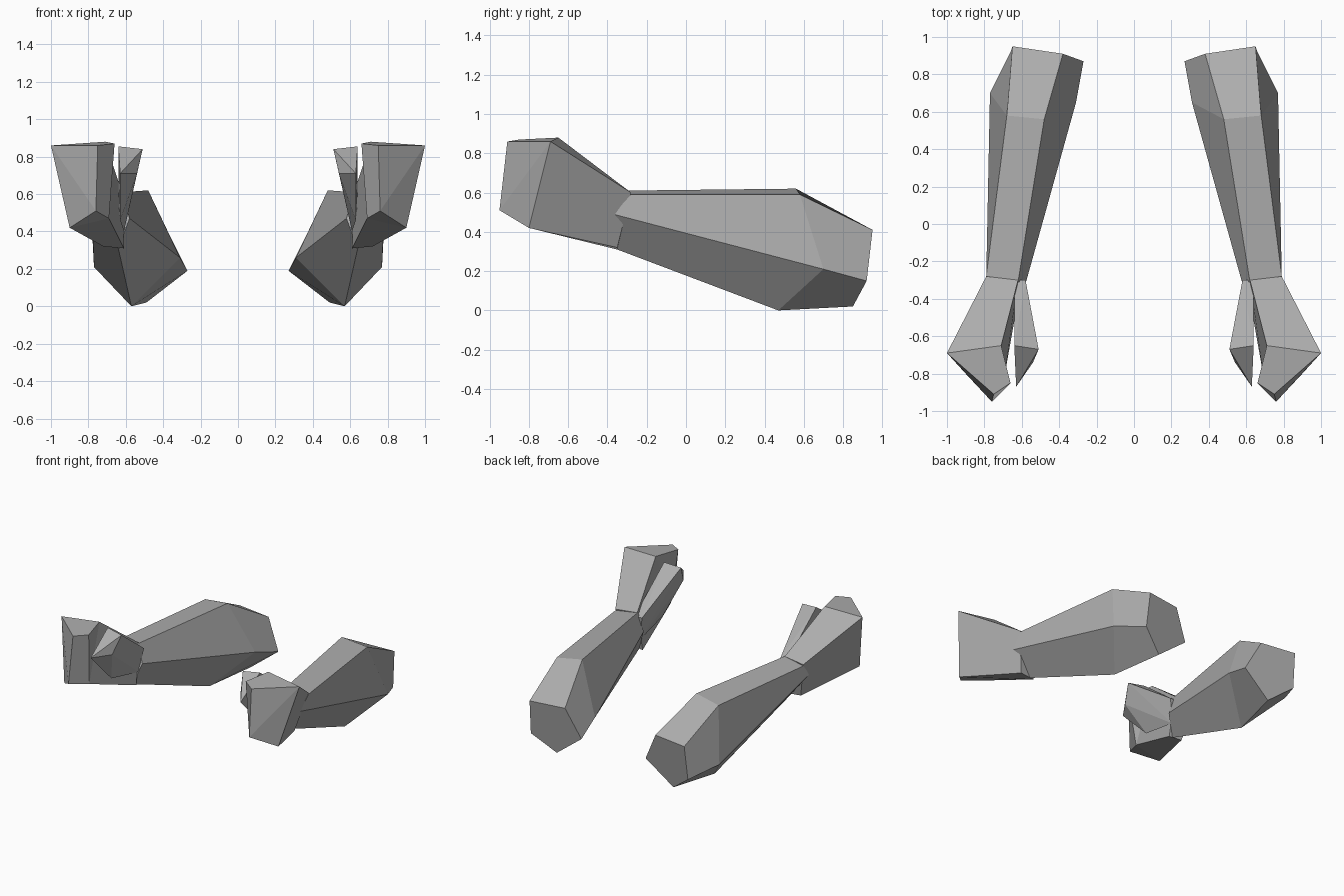
import bpy, bmesh

cube = bpy.data.objects.get("Cube")
if cube:
    bpy.data.objects.remove(cube, do_unlink=True)

grey = bpy.data.materials.new("matte_grey")
grey.use_nodes = True
colour = (0.42, 0.42, 0.42, 1)
grey.diffuse_color = colour
grey.node_tree.nodes["Principled BSDF"].inputs["Base Color"].default_value = colour


def build(name, points, faces=None):
    """Make a flat faceted part on both sides; a hull when no faces are given."""
    for side, sign in (("left", 1), ("right", -1)):
        bm = bmesh.new()
        verts = [bm.verts.new((sign * x, y, z)) for x, y, z in points]
        if faces:
            for f in faces:
                bm.faces.new([verts[i] for i in f])
        else:
            bmesh.ops.convex_hull(bm, input=verts)
        bmesh.ops.recalc_face_normals(bm, faces=bm.faces)
        mesh = bpy.data.meshes.new(f"{side}_{name}")
        bm.to_mesh(mesh)
        bm.free()
        mesh.materials.append(grey)
        obj = bpy.data.objects.new(f"{side}_{name}", mesh)
        bpy.context.collection.objects.link(obj)


def loft(rings):
    """Join equal rings with quads and close both ends."""
    n = len(rings[0])
    faces = [list(range(n)), [(len(rings) - 1) * n + i for i in range(n)]]
    for r in range(len(rings) - 1):
        for i in range(n):
            j = (i + 1) % n
            faces.append([r * n + i, r * n + j, (r + 1) * n + j, (r + 1) * n + i])
    return sum(rings, []), faces


# Forearm: five-sided wrist, thick and elbow rings
# (order: top inner, top outer, outer, bottom, inner)
wrist = [(0.62, -0.31, 0.61), (0.79, -0.28, 0.59), (0.78, -0.37, 0.49),
         (0.64, -0.35, 0.31), (0.58, -0.32, 0.47)]
thick = [(0.48, 0.56, 0.62), (0.68, 0.58, 0.59), (0.77, 0.70, 0.21),
         (0.57, 0.47, 0.0), (0.31, 0.65, 0.26)]
elbow = [(0.38, 0.91, 0.41), (0.65, 0.95, 0.41), (0.66, 0.92, 0.15),
         (0.49, 0.85, 0.02), (0.27, 0.87, 0.19)]
build("forearm", *loft([wrist, thick, elbow]))

# Hand: wrist corners, knuckle corners, then fingertip corners
hand = [(0.79, -0.28, 0.60), (0.62, -0.30, 0.61), (0.61, -0.35, 0.31), (0.72, -0.35, 0.32),
        (1.0, -0.69, 0.86), (0.71, -0.65, 0.88), (0.66, -0.85, 0.87), (0.75, -0.91, 0.86),
        (0.76, -0.95, 0.51), (0.90, -0.80, 0.42), (0.69, -0.80, 0.47)]
build("hand", hand, [(0, 1, 2, 3), (0, 1, 5, 4), (4, 5, 6, 7), (4, 7, 8), (4, 8, 9),
                     (0, 4, 9, 3), (9, 8, 10), (9, 10, 2, 3), (6, 7, 8, 10),
                     (5, 6, 10), (1, 5, 10, 2)])

# Thumb: tapers back into the wrist
build("thumb", [(0.51, -0.67, 0.84), (0.64, -0.65, 0.855), (0.63, -0.87, 0.71),
                (0.54, -0.74, 0.71), (0.63, -0.62, 0.46), (0.58, -0.30, 0.58),
                (0.64, -0.30, 0.58), (0.61, -0.32, 0.40)])
